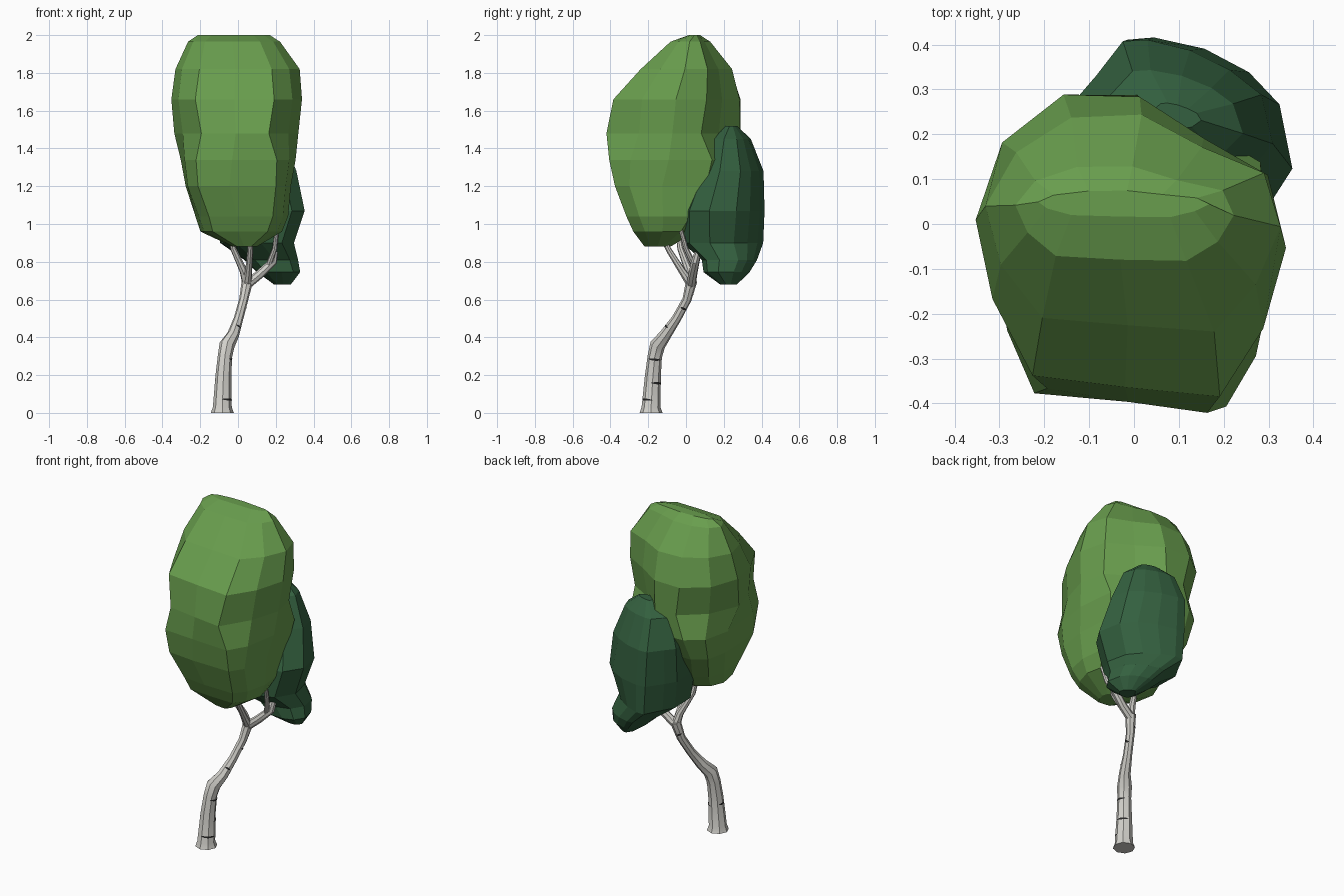
import bpy, bmesh, math, random
from mathutils import Vector

random.seed(4)
if "Cube" in bpy.data.objects:
    bpy.data.objects.remove(bpy.data.objects["Cube"], do_unlink=True)


def material(name, rgb):
    m = bpy.data.materials.new(name)
    m.use_nodes = True
    m.diffuse_color = (*rgb, 1)
    bsdf = m.node_tree.nodes["Principled BSDF"]
    bsdf.inputs["Base Color"].default_value = (*rgb, 1)
    bsdf.inputs["Roughness"].default_value = 0.9
    return m


leaf_green = material("leaf green", (0.14, 0.34, 0.075))
dark_green = material("dark green", (0.034, 0.118, 0.05))
bark_grey = material("bark grey", (0.65, 0.64, 0.6))
mark_black = material("mark black", (0.02, 0.02, 0.02))


def finish(bm, name, mat):
    me = bpy.data.meshes.new(name)
    bm.to_mesh(me)
    bm.free()
    me.materials.append(mat)
    ob = bpy.data.objects.new(name, me)
    bpy.context.collection.objects.link(ob)
    return ob


def canopy(name, outline, rings, mat, rough):
    """Loft a unit outline through rings of (z, x min, x max, y min, y max, power).

    A power below one pushes the ring towards a fuller, boxier section."""
    bm = bmesh.new()
    loops = []
    for z, x0, x1, y0, y1, power in rings:
        cx, cy, rx, ry = (x0 + x1) / 2, (y0 + y1) / 2, (x1 - x0) / 2, (y1 - y0) / 2
        loop = []
        for u, v in outline:
            k = 1 - random.uniform(0, rough)
            u = math.copysign(abs(u) ** power, u)
            v = math.copysign(abs(v) ** power, v)
            loop.append(bm.verts.new((cx + rx * u * k, cy + ry * v * k, z)))
        loops.append(loop)
    n = len(outline)
    for a, b in zip(loops, loops[1:]):
        for i in range(n):
            j = (i + 1) % n
            bm.faces.new((a[i], a[j], b[j], b[i]))
    bm.faces.new(loops[0])
    bm.faces.new(loops[-1])
    bmesh.ops.recalc_face_normals(bm, faces=bm.faces)
    return finish(bm, name, mat)


# Large light canopy
canopy("main_canopy",
       [(-.6, -.86), (-.03, -.95), (.54, -1), (.84, -.55), (1, -.02), (.88, .45),
        (.45, .7), (.05, 1), (-.4, .98), (-.8, .66), (-1, .15), (-.88, -.35)],
       [(.88, -.03, .1, -.22, -.08, 1), (.96, -.205, .24, -.28, .05, .75),
        (1.04, -.23, .27, -.32, .11, .65), (1.2, -.285, .285, -.385, .21, .52),
        (1.34, -.31, .31, -.41, .28, .65), (1.48, -.34, .33, -.425, .29, 1.1),
        (1.66, -.365, .35, -.385, .295, .95), (1.82, -.335, .33, -.245, .245, .95),
        (1.965, -.265, .225, -.085, .13, .9), (2.0, -.22, .17, .015, .075, 1)],
       leaf_green, .035)

# Small dark canopy behind
canopy("rear_canopy",
       [(1, -.3), (.85, .25), (.52, .58), (.12, .85), (-.25, 1), (-.5, .97), (-.8, .5),
        (-1, .2), (-.96, -.5), (-.55, -.96), (.1, -1), (.65, -.8)],
       [(.68, .19, .28, .18, .27, 1), (.745, .1, .33, .09, .34, .85),
        (.81, .03, .32, .08, .38, .85), (.9, -.1, .3, -.025, .415, .95),
        (1.07, -.125, .36, -.02, .42, .85), (1.28, -.13, .315, .06, .415, .9),
        (1.45, -.08, .245, .13, .345, .9), (1.52, .03, .15, .21, .27, 1)],
       dark_green, .03)


def limb(name, points):
    """Eight-sided tapering tube along (x, y, z, radius) points."""
    cu = bpy.data.curves.new(name, "CURVE")
    cu.dimensions = "3D"
    cu.bevel_depth = 1
    cu.bevel_resolution = 2
    cu.use_fill_caps = True
    sp = cu.splines.new("POLY")
    sp.points.add(len(points) - 1)
    for p, (x, y, z, r) in zip(sp.points, points):
        p.co = (x, y, z, 1)
        p.radius = r
    cu.materials.append(bark_grey)
    ob = bpy.data.objects.new(name, cu)
    bpy.context.collection.objects.link(ob)
    bpy.ops.object.select_all(action="DESELECT")
    ob.select_set(True)
    bpy.context.view_layer.objects.active = ob
    bpy.ops.object.convert(target="MESH")
    bpy.ops.object.shade_smooth_by_angle(angle=math.radians(35))


# Trunk and branches
trunk = [(-.083, -.185, 0, .061), (-.083, -.185, .03, .05), (-.077, -.175, .2, .042),
         (-.069, -.165, .3, .038), (-.058, -.15, .36, .041), (-.025, -.108, .415, .032),
         (.003, -.05, .5, .025), (.03, .005, .6, .024), (.05, .03, .7, .03)]
fork = (.048, .028, .68, .025)
limb("trunk", trunk)
limb("right_branch", [fork, (.03, .015, .75, .021), (-.025, -.03, .87, .016), (-.06, -.055, 1.05, .01)])
limb("front_branch", [fork, (.056, -.02, .75, .019), (.065, -.09, .86, .015), (.07, -.16, 1.0, .01)])
limb("left_branch", [fork, (.11, .035, .73, .024), (.185, .05, .8, .022), (.205, .08, .92, .014)])
limb("left_twig", [(.16, .045, .775, .016), (.195, .0, .87, .013), (.215, -.05, 1.05, .009)])


# Dark bark marks: thin arcs wrapped on the trunk
def bark_mark(index, z, heading, width):
    for low, high in zip(trunk, trunk[1:]):
        if low[2] <= z <= high[2]:
            break
    t = (z - low[2]) / (high[2] - low[2])
    x, y, _, r = Vector(low).lerp(Vector(high), t)
    axis = (Vector(high[:3]) - Vector(low[:3])).normalized()
    side = Vector((0, 1, 0)).cross(axis).normalized()
    back = axis.cross(side)
    bm = bmesh.new()
    rows = []
    for i in range(7):
        a = math.radians(heading + width * (i / 6 - .5))
        out = (side * math.cos(a) + back * math.sin(a)) * (r + .001)
        half = axis * (.006 * math.sin(math.pi * (i + .5) / 7))
        base = Vector((x, y, z)) + out
        rows.append((bm.verts.new(base - half), bm.verts.new(base + half)))
    for a, b in zip(rows, rows[1:]):
        bm.faces.new((a[0], b[0], b[1], a[1]))
    finish(bm, f"bark_mark_{index}", mark_black)


marks = [(.07, -45, 100), (.16, 35, 90), (.17, 175, 60), (.285, 0, 110),
         (.45, -60, 60), (.56, 10, 80), (.63, 120, 70)]
for index, (z, heading, width) in enumerate(marks):
    bark_mark(index, z, heading, width)
